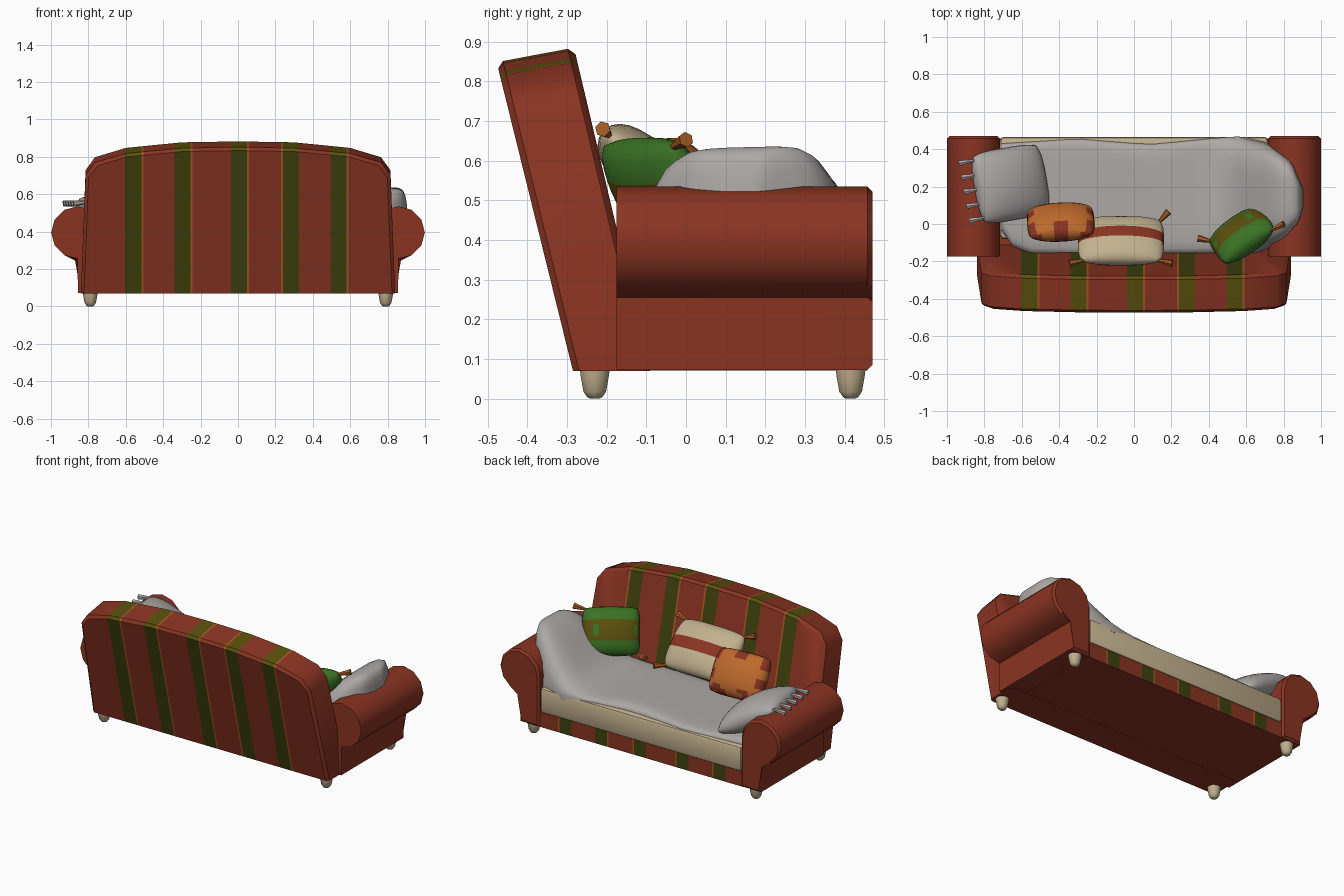
import bpy, bmesh, math
from mathutils import Matrix, Vector

if "Cube" in bpy.data.objects:
    bpy.data.objects.remove(bpy.data.objects["Cube"])

# --- colours (sRGB 0-255 turned into linear) ---
def mat(name, *rgb):
    m = bpy.data.materials.new(name)
    m.diffuse_color = [((c / 255 + 0.055) / 1.055) ** 2.4 for c in rgb] + [1]
    m.use_nodes = True
    m.node_tree.nodes["Principled BSDF"].inputs["Base Color"].default_value = m.diffuse_color
    return m

RED = mat("red fabric", 138, 52, 34)
STRIPE = mat("dark green stripe", 62, 66, 13)
OLIVE = mat("olive", 90, 80, 13)
TRIM = mat("orange brown trim", 165, 90, 36)
BEIGE = mat("beige", 194, 177, 142)
GREY = mat("grey", 172, 168, 165)
GREEN = mat("leaf green", 58, 114, 36)
ORANGE = mat("orange", 190, 106, 44)


def finish(name, bm, mats, angle=40, matrix=None):
    bmesh.ops.recalc_face_normals(bm, faces=bm.faces)
    me = bpy.data.meshes.new(name)
    bm.to_mesh(me)
    bm.free()
    for m in mats:
        me.materials.append(m)
    ob = bpy.data.objects.new(name, me)
    bpy.context.collection.objects.link(ob)
    if matrix:
        ob.matrix_world = matrix
    bpy.ops.object.select_all(action='DESELECT')
    ob.select_set(True)
    bpy.context.view_layer.objects.active = ob
    bpy.ops.object.shade_smooth_by_angle(angle=math.radians(angle))
    return ob


def loft(bm, rings):
    """Closed rings joined by quads, capped at both ends."""
    vs = [[bm.verts.new(p) for p in r] for r in rings]
    n = len(vs[0])
    for a, b in zip(vs, vs[1:]):
        for i in range(n):
            bm.faces.new((a[i], a[(i + 1) % n], b[(i + 1) % n], b[i]))
    bm.faces.new(vs[0])
    bm.faces.new(vs[-1])


def box(bm, x0, x1, y0, y1, z0, z1):
    loft(bm, [[(x0, y0, z), (x1, y0, z), (x1, y1, z), (x0, y1, z)] for z in (z0, z1)])


# --- fabric stripes: cut along x, then colour the strips ---
STRIPES = [(-0.56, 1), (-0.297, 1), (0.005, 1), (0.283, -1), (0.537, 1)]
HALF, LINE = 0.043, 0.011

def stripe(bm):
    for c, s in STRIPES:
        for x in (c - HALF, c + HALF, c + s * (HALF + LINE)):
            bmesh.ops.bisect_plane(bm, geom=bm.verts[:] + bm.edges[:] + bm.faces[:],
                                   plane_co=(x, 0, 0), plane_no=(1, 0, 0))
    bmesh.ops.recalc_face_normals(bm, faces=bm.faces)
    for f in bm.faces:
        x = f.calc_center_median().x
        if f.normal.z < -0.8:
            continue
        for c, s in STRIPES:
            if abs(x - c) < HALF:
                f.material_index = 2 if f.normal.z > 0.5 else 1
            elif 0 < (x - c) * s - HALF < LINE:
                f.material_index = 3

FABRIC = [RED, STRIPE, OLIVE, TRIM]

# --- backrest: arched outline, leaning backwards ---
half = [(0.84, 0.07), (0.815, 0.73), (0.765, 0.80), (0.6, 0.85), (0.3, 0.88), (0, 0.885)]
outline = half + [(-x, z) for x, z in half[-2::-1]]
rings = []
for d, inset in ((0, 0.02), (0.08, 0), (0.92, 0), (1, 0.02)):
    ring = []
    for x, z in outline:
        h = (z - 0.07) * (1 - inset)
        ring.append((x * (1 - inset), -0.285 + 0.195 * d - 0.236 * h,
                     0.07 + h * (1 - 0.045 * (1 - d))))
    rings.append(ring)
bm = bmesh.new()
loft(bm, rings)
stripe(bm)
finish("backrest", bm, FABRIC, 38)

# --- base with striped front rail ---
bm = bmesh.new()
box(bm, -0.73, 0.73, -0.15, 0.458, 0.071, 0.168)
stripe(bm)
finish("base", bm, FABRIC)

# --- seat cushion ---
bm = bmesh.new()
box(bm, -0.716, 0.716, -0.08, 0.466, 0.165, 0.325)
bmesh.ops.bevel(bm, geom=bm.edges[:], offset=0.02, segments=2, affect='EDGES', profile=0.5)
finish("seat_cushion", bm, [BEIGE])

# --- rolled arms ---
for side, s in (("left", -1), ("right", 1)):
    prof = [(0.858 + 0.141 * math.cos(math.radians(a)), 0.395 + 0.14 * math.sin(math.radians(a)))
            for a in range(-90, 181, 30)] + [(0.717, 0.072), (0.856, 0.072)]
    bm = bmesh.new()
    loft(bm, [[(s * x, y, z) for x, z in prof] for y in (-0.175, 0.47)])
    front = [e for e in bm.edges if all(v.co.y > 0.4 for v in e.verts)]
    bmesh.ops.bevel(bm, geom=front, offset=0.013, segments=1, affect='EDGES', profile=0.5)
    finish(side + "_arm", bm, [RED], 35)

    # --- legs ---
    for end, y in (("front", 0.415), ("back", -0.23)):
        bm = bmesh.new()
        loft(bm, [[(s * 0.79 + r * math.cos(i * math.pi / 5), y + r * math.sin(i * math.pi / 5), z)
                   for i in range(10)]
                  for z, r in ((0.085, 0.041), (0.055, 0.037), (0.018, 0.03), (0.004, 0.02), (0, 0.012))])
        finish(f"{side}_{end}_leg", bm, [BEIGE], 50)


# --- blanket: wavy sheet rising over the right arm ---
def lerp(pts, x):
    for (a, p), (b, q) in zip(pts, pts[1:]):
        if x <= b:
            return p + (q - p) * (x - a) / (b - a)
    return pts[-1][1]

FRONT = [(-0.71, 0.43), (-0.3, 0.455), (0.08, 0.425), (0.55, 0.47), (0.72, 0.435), (0.84, 0.35), (0.91, 0.18)]
BACK = [(-0.71, -0.03), (-0.65, -0.12), (-0.55, -0.16), (0.65, -0.16), (0.8, -0.1), (0.88, 0.0), (0.91, 0.1)]
NX, NY = 36, 14
bm = bmesh.new()
top, low = [], []
for i in range(NX + 1):
    u = -math.cos(math.pi * i / NX)
    x = 0.10 + 0.81 * (0.75 * math.sin(u * math.pi / 2) + 0.25 * u)
    yf, yb = lerp(FRONT, x), lerp(BACK, x)
    trow, lrow = [], []
    for j in range(NY + 1):
        v = -math.cos(math.pi * j / NY)
        y = (yf + yb) / 2 + v * (yf - yb) / 2
        t = min(1, max(0, (x - 0.4) / 0.44))
        rise = t * t * (3 - 2 * t) * max(0, 1 - ((y - 0.155) / 0.36) ** 4)
        h = 0.354 + 0.283 * rise + 0.009 * math.sin(7 * x + 3 * y) + 0.02 * max(0, -0.4 - x)
        edge = max(0, (1 - v ** 10) * (1 - u ** 18)) ** 0.45
        trow.append(bm.verts.new((x, y, 0.328 + (h - 0.328) * edge)))
        lrow.append(bm.verts.new((x, y, 0.295)))
    top.append(trow)
    low.append(lrow)
for g in (top, low):
    for i in range(NX):
        for j in range(NY):
            bm.faces.new((g[i][j], g[i + 1][j], g[i + 1][j + 1], g[i][j + 1]))
for i in range(NX):
    for j in (0, NY):
        bm.faces.new((top[i][j], top[i + 1][j], low[i + 1][j], low[i][j]))
for j in range(NY):
    for i in (0, NX):
        bm.faces.new((top[i][j], top[i][j + 1], low[i][j + 1], low[i][j]))
finish("blanket", bm, [GREY], 50)


# --- pillows: two bulged grids sharing their rim ---
def pillow(name, centre, size, yaw, lean, mats, rule=None, tassels=(), tassel_mat=TRIM, tassel=(0.08, 0.02)):
    n = 14
    w, h, t = (c / 2 for c in size)
    m = (Matrix.Translation(centre) @ Matrix.Rotation(math.radians(yaw), 4, 'Z')
         @ Matrix.Rotation(math.radians(90 - lean), 4, 'X'))
    k = [math.sin(math.pi / 2 * (2 * i / n - 1)) for i in range(n + 1)]
    bm = bmesh.new()
    for side in (-1, 1):
        g = [[bm.verts.new((w * u * (1 - 0.09 * v ** 4), h * v * (1 - 0.09 * u ** 4),
                            side * t * max(0, (1 - u * u) * (1 - v * v)) ** 0.42)) for v in k] for u in k]
        for i in range(n):
            for j in range(n):
                f = bm.faces.new((g[i][j], g[i + 1][j], g[i + 1][j + 1], g[i][j + 1]))
                if rule and rule((k[i] + k[i + 1]) / 2, (k[j] + k[j + 1]) / 2):
                    f.material_index = 1
    bmesh.ops.remove_doubles(bm, verts=bm.verts[:], dist=1e-5)
    finish(name, bm, mats, 70, m)
    if tassels:
        length, r = tassel
        bm = bmesh.new()
        for u, v, *direction in tassels:      # rim position, then direction
            d = Vector(direction).normalized()
            p = Vector((w * u, h * v, 0)) + d * (length / 2 - 0.012)
            bmesh.ops.create_cone(bm, cap_ends=True, segments=6, radius1=r * 0.4, radius2=r, depth=length,
                                  matrix=Matrix.Translation(p) @ d.to_track_quat('Z', 'Y').to_matrix().to_4x4())
        finish(name + "_tassels", bm, [tassel_mat], 40, m)

top_l, top_r = (-0.91, 0.91, -1, 0.3, 0), (0.91, 0.91, 1, 0.3, 0)
low_l, low_r = (-0.91, -0.91, -0.7, -0.5, 0.6), (0.91, -0.91, 0.7, -0.5, 0.6)
pillow("green_pillow", (0.575, -0.06, 0.525), (0.34, 0.29, 0.17), 215, 32, [GREEN, OLIVE],
       lambda u, v: abs(v) < 0.4 and math.sin(9 * u) * math.cos(5 * v) < 0.8, [top_l, low_l, low_r])
pillow("beige_pillow", (-0.07, -0.09, 0.56), (0.46, 0.33, 0.16), 180, 45, [BEIGE, RED],
       lambda u, v: abs(v) < 0.22, [top_l, top_r, low_l, low_r])
pillow("orange_pillow", (-0.392, 0.01, 0.53), (0.36, 0.28, 0.16), 183, 33, [ORANGE, RED],
       lambda u, v: u * u + v * v > 1.4 or (abs(v) > 0.65 and math.sin(6 * u + 2 * v) > 0.35)
       or (abs(u) > 0.75 and math.sin(7 * v) < -0.4))
pillow("grey_pillow", (-0.66, 0.215, 0.455), (0.39, 0.43, 0.18), 100, 60, [GREY],
       None, [(u, 0.96, 0, 0.8, -0.6) for u in (-0.8, -0.4, 0, 0.4, 0.8)], GREY, (0.085, 0.017))
